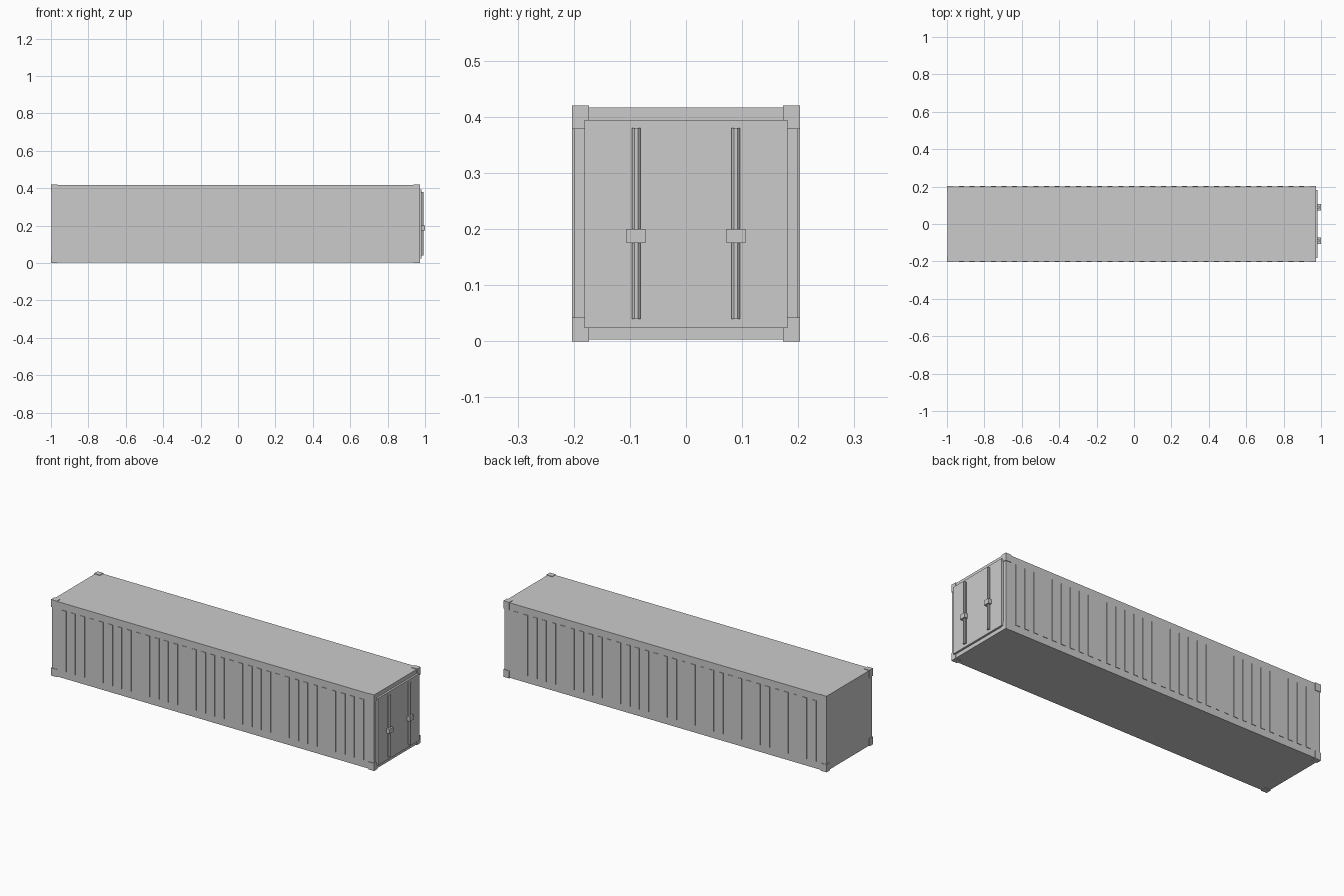
import bpy, bmesh, math
from mathutils import Matrix

if "Cube" in bpy.data.objects:
    bpy.data.objects.remove(bpy.data.objects["Cube"])


def add_box(bm, x0, x1, y0, y1, z0, z1):
    m = Matrix.Translation(((x0 + x1) / 2, (y0 + y1) / 2, (z0 + z1) / 2))
    m = m @ Matrix.Diagonal((x1 - x0, y1 - y0, z1 - z0, 1))
    bmesh.ops.create_cube(bm, size=1, matrix=m)


def boxes(name, items):
    bm = bmesh.new()
    for item in items:
        add_box(bm, *item)
    mesh = bpy.data.meshes.new(name)
    bm.to_mesh(mesh)
    bm.free()
    ob = bpy.data.objects.new(name, mesh)
    bpy.context.collection.objects.link(ob)
    return ob


# Main box
X0, X1, W, H = -1.0, 0.973, 0.203, 0.42
GAP = 0.003
boxes("container_body", [(X0 + GAP, X1 - GAP, -0.2, 0.2, GAP, H - GAP)])

# Corner castings, standing slightly proud of the body
castings = []
for x in (X0, X1 - 0.035):
    for y in (-W, W - 0.03):
        for z in (0, H - 0.042):
            castings.append((x, x + 0.035, y, y + 0.03, z, z + 0.042))
boxes("corner_castings", castings)

# Vertical ribs along both long sides
COUNT, RIB = 33, 0.027
mid, reach = (X0 + X1) / 2, 0.909
for side, name in ((-1, "front_ribs"), (1, "back_ribs")):
    ribs = []
    for i in range(COUNT):
        x = mid - reach + 2 * reach * i / (COUNT - 1)
        y0, y1 = sorted((side * 0.198, side * W))
        ribs.append((x - RIB / 2, x + RIB / 2, y0, y1, 0.042, 0.378))
    boxes(name, ribs)

# Door panel on the right end
boxes("door_panel", [(0.966, 0.981, -0.181, 0.181, 0.024, 0.394)])

# Locking rods and their handles
for y, side in ((-0.089, "left"), (0.089, "right")):
    bpy.ops.mesh.primitive_cylinder_add(vertices=8, radius=0.0083, depth=0.34,
                                        location=(0.985, y, 0.21),
                                        rotation=(0, 0, math.pi / 8))
    bpy.context.object.name = side + "_locking_rod"
    boxes(side + "_handle", [(0.98, 1.0, y - 0.017, y + 0.017, 0.175, 0.2)])
